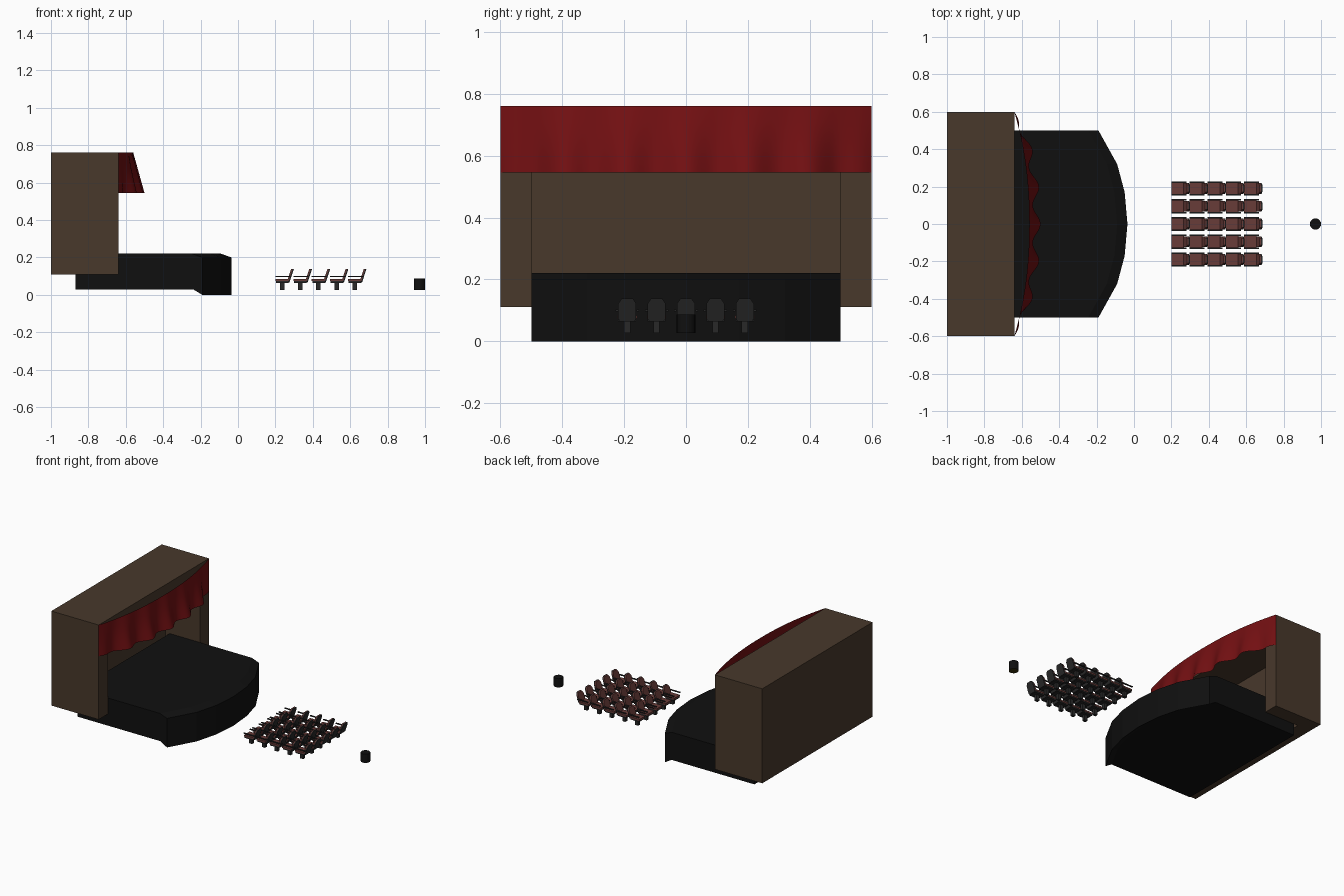
import bpy, bmesh, math

if "Cube" in bpy.data.objects:
    bpy.data.objects.remove(bpy.data.objects["Cube"])


def material(name, rgb):
    m = bpy.data.materials.new(name)
    m.diffuse_color = (*rgb, 1)
    m.use_nodes = True
    m.node_tree.nodes["Principled BSDF"].inputs["Base Color"].default_value = m.diffuse_color
    return m


BROWN = material("brown_wood", (0.065, 0.04, 0.024))
BLACK = material("black_paint", (0.005, 0.005, 0.005))
RED = material("red_velvet", (0.17, 0.005, 0.006))
SEAT = material("seat_fabric", (0.14, 0.045, 0.04))
FRAME = material("chair_frame", (0.022, 0.022, 0.022))
LENS = material("dark_amber", (0.04, 0.03, 0.003))


def make(name, bm, mats, fix=True):
    if fix:
        bmesh.ops.recalc_face_normals(bm, faces=bm.faces)
    me = bpy.data.meshes.new(name)
    bm.to_mesh(me)
    bm.free()
    for m in mats:
        me.materials.append(m)
    ob = bpy.data.objects.new(name, me)
    bpy.context.collection.objects.link(ob)
    return ob


def loft(bm, rings, mat=0):
    """Solid through closed rings with equal point counts."""
    vs = [[bm.verts.new(p) for p in r] for r in rings]
    n = len(vs[0])
    faces = [bm.faces.new(vs[0]), bm.faces.new(vs[-1][::-1])]
    for a, b in zip(vs, vs[1:]):
        for i in range(n):
            j = (i + 1) % n
            faces.append(bm.faces.new((a[i], a[j], b[j], b[i])))
    for f in faces:
        f.material_index = mat


def box(bm, x, y, z, mat=0):
    loft(bm, [[(x[0], y[0], h), (x[1], y[0], h), (x[1], y[1], h), (x[0], y[1], h)] for h in z], mat)


# Stage house: U-shaped walls joined to a roof, open at front and bottom
bm = bmesh.new()
outline = [(-.6, .11), (-.6, .76), (.6, .76), (.6, .11), (.5, .11), (.5, .66), (-.5, .66), (-.5, .11)]
loft(bm, [[(x, y, z) for y, z in outline] for x in (-.9, -.64)])
box(bm, (-1, -.9), (-.6, .6), (.11, .76))
make("stage_house", bm, [BROWN])

# Stage platform: side profile lofted across a curved front
bm = bmesh.new()
front = [(-.5, -.19), (-.32, -.09), (-.17, -.05), (0, -.035), (.17, -.05), (.32, -.09), (.5, -.19)]
loft(bm, [[(-.87, y, .03), (f - .05, y, .03), (f, y, 0), (f, y, .2), (f - .055, y, .22), (-.87, y, .22)]
          for y, f in front])
make("stage_platform", bm, [BLACK])

# Curtain valance: smooth arc on top flaring to a rippled hem
bm = bmesh.new()
N, ROWS = 96, 4
grid = []
for i in range(N + 1):
    y = -.6 + 1.2 * i / N
    t = abs(y) / .6
    top = -.64 + .08 * (1 - t ** 2.2)
    hem = -.64 + .12 * (1 - t ** 2.5) + .02 * math.cos(y * math.tau / .2) * min(1, (1 - t) * 5)
    grid.append([bm.verts.new((top + (hem - top) * k / ROWS, y, .76 - .215 * k / ROWS)) for k in range(ROWS + 1)])
for a, b in zip(grid, grid[1:]):
    for k in range(ROWS):
        bm.faces.new((a[k], a[k + 1], b[k + 1], b[k])).smooth = True
make("curtain_valance", bm, [RED], False)

# Chair: cushion, pan, post, arms and a raked backrest with a dark shell
bm = bmesh.new()
box(bm, (.0, .068), (-.031, .031), (.073, .084), 0)
box(bm, (.003, .07), (-.029, .029), (.064, .073), 1)
box(bm, (.024, .048), (-.01, .01), (.026, .064), 1)
for s in (-1, 1):
    box(bm, (.0, .08), sorted((s * .03, s * .038)), (.096, .102), 1)
back = [(-.029, .072), (-.024, .066), (.024, .066), (.029, .072), (.029, .122), (.018, .138), (-.018, .138), (-.029, .122)]
for x0, x1, m in ((.06, .068, 0), (.068, .075, 1)):
    loft(bm, [[(x + (z - .066) * .33, y, z) for y, z in back] for x in (x0, x1)], m)
chair = make("chair", bm, [SEAT, FRAME])
for row in range(5):
    for col in range(5):
        ob = chair
        if row or col:
            ob = bpy.data.objects.new("chair", chair.data)
            bpy.context.collection.objects.link(ob)
        ob.location = (.2 + .097 * row, -.19 + .095 * col, 0)

# Small drum behind the seats, with a tinted underside
bm = bmesh.new()
loft(bm, [[(.97 + .03 * math.cos(i * math.tau / 20), .03 * math.sin(i * math.tau / 20), z) for i in range(20)]
          for z in (.027, .087)])
bm.faces.ensure_lookup_table()
bm.faces[0].material_index = 1
make("drum", bm, [BLACK, LENS])
